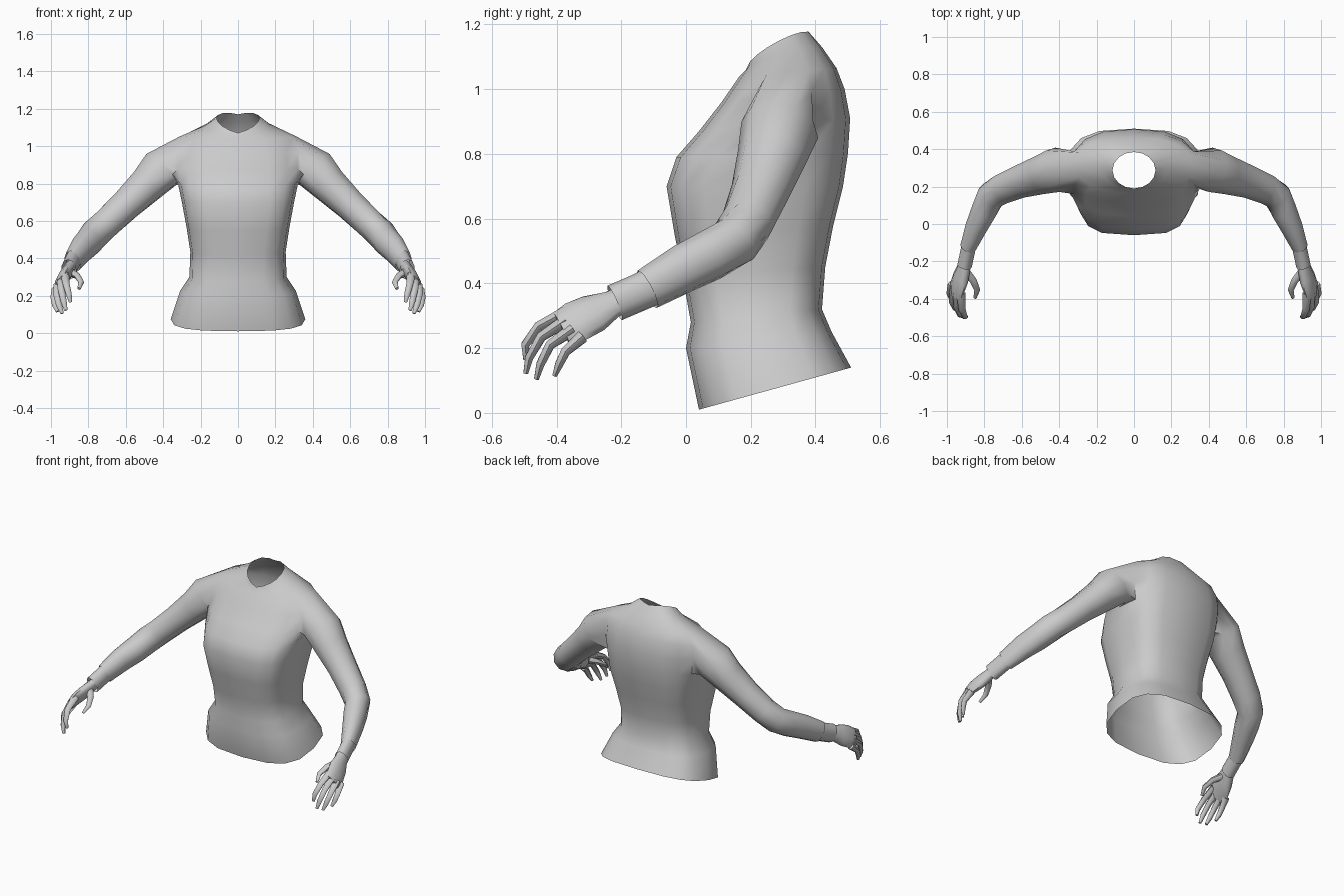
import bpy, bmesh, math
from mathutils import Vector

if "Cube" in bpy.data.objects:
    bpy.data.objects.remove(bpy.data.objects["Cube"])

grey = bpy.data.materials.new("plain grey")
grey.diffuse_color = (0.6, 0.6, 0.6, 1)
grey.use_nodes = True
grey.node_tree.nodes["Principled BSDF"].inputs["Base Color"].default_value = grey.diffuse_color


def finish(bm, name, mirror=False):
    bmesh.ops.recalc_face_normals(bm, faces=bm.faces)
    me = bpy.data.meshes.new(name)
    bm.to_mesh(me)
    bm.free()
    ob = bpy.data.objects.new(name, me)
    bpy.context.collection.objects.link(ob)
    me.materials.append(grey)
    if mirror:
        mod = ob.modifiers.new("mirror", 'MIRROR')
        mod.use_axis[0] = True
        mod.use_clip = False
        mod.use_mirror_merge = False
    bpy.context.view_layer.objects.active = ob
    ob.select_set(True)
    bpy.ops.object.shade_smooth_by_angle(angle=math.radians(60))
    ob.select_set(False)
    return ob


def skin(bm, rings):
    n = len(rings[0])
    return [[bm.faces.new((a[i], a[(i + 1) % n], b[(i + 1) % n], b[i])) for i in range(n)]
            for a, b in zip(rings, rings[1:])]


def tube(bm, path, sides, up=(0, 0, 1), s=1, cap=False):
    """Loft ellipses along path; each point is (x, y, z, wide radius, thin radius)."""
    pts = [Vector((s * p[0], p[1], p[2])) for p in path]
    up = Vector((s * up[0], up[1], up[2]))
    rings = []
    for i, p in enumerate(path):
        d = (pts[min(i + 1, len(pts) - 1)] - pts[max(i - 1, 0)]).normalized()
        u = (up - d * up.dot(d)).normalized()
        v = d.cross(u)
        rings.append([bm.verts.new(pts[i] + u * p[3] * math.cos(a) + v * p[4] * math.sin(a))
                      for a in (2 * math.pi * k / sides for k in range(sides))])
    skin(bm, rings)
    if cap:
        bm.faces.new(rings[0])
        bm.faces.new(rings[-1])
    return rings


# Torso rings: front y, front z, back y, back z, half width, squareness, side lift
N = 16
TORSO = [
    (.04, .01, .51, .14, .36, .70, 0),
    (.00, .20, .45, .25, .31, .70, 0),
    (.015, .28, .42, .32, .26, .70, 0),
    (-.01, .42, .43, .45, .255, .65, 0),
    (-.035, .55, .455, .58, .275, .60, 0),
    (-.06, .70, .485, .70, .30, .58, 0),
    (-.03, .79, .50, .80, .32, .66, 0),
    (.04, .87, .507, .91, .34, .75, 0),
    (.11, .96, .49, 1.0, .34, .80, 0),
    (.165, 1.04, .465, 1.065, .31, .85, 0),
    (.185, 1.06, .42, 1.13, .175, .95, .015),
    (.19, 1.07, .385, 1.17, .115, 1, .03),
]


def spow(v, e):
    return 0 if abs(v) < 1e-6 else math.copysign(abs(v) ** e, v)


bm = bmesh.new()
rings = []
for yf, zf, yb, zb, w, e, lift in TORSO:
    ring = []
    for k in range(N):
        t = 2 * math.pi * k / N
        f = (1 - spow(math.cos(t), e)) / 2
        ring.append(bm.verts.new((w * spow(math.sin(t), e), yf + (yb - yf) * f,
                                  zf + (zb - zf) * f + lift * abs(math.sin(t)))))
    rings.append(ring)
rows = skin(bm, rings)

# Arm openings, then sleeves joined to them
holes = [rows[r][c] for r in (6, 7, 8) for c in (3, 4, 11, 12)]
bmesh.ops.delete(bm, geom=holes, context='FACES')
ARM = [
    (.41, .29, .875, .118, .122),
    (.49, .265, .79, .10, .108),
    (.60, .23, .685, .086, .092),
    (.70, .19, .59, .082, .084),
    (.765, .15, .53, .082, .078),
    (.80, .075, .487, .08, .072),
    (.84, -.01, .445, .076, .062),
    (.885, -.12, .382, .066, .045),
]
for s in (1, -1):
    arm = tube(bm, ARM, 10, s=s)
    c = 3 if s == 1 else 11
    loop = ([rings[6][c + i] for i in range(3)] + [rings[7][c + 2], rings[8][c + 2]]
            + [rings[9][c + 2 - i] for i in range(3)] + [rings[8][c], rings[7][c]])
    # pair the two loops with the least total distance
    best = None
    for order in (arm[0], arm[0][::-1]):
        for o in range(10):
            cand = order[o:] + order[:o]
            cost = sum((a.co - b.co).length_squared for a, b in zip(loop, cand))
            if best is None or cost < best[0]:
                best = (cost, cand)
    skin(bm, [loop, best[1]])
bmesh.ops.delete(bm, geom=[v for v in bm.verts if not v.link_faces], context='VERTS')
finish(bm, "sweater")

# Cuffs
bm = bmesh.new()
tube(bm, [(.878, -.10, .393, .06, .041), (.89, -.15, .37, .058, .041),
          (.905, -.22, .34, .058, .041)], 10)
finish(bm, "cuff", True)

# Palms
bm = bmesh.new()
tube(bm, [(.898, -.19, .352, .046, .031), (.908, -.23, .335, .047, .032),
          (.925, -.285, .308, .066, .034), (.945, -.34, .282, .07, .029),
          (.953, -.385, .262, .058, .02)], 10, up=(-.4, -.3, .8), cap=True)
finish(bm, "palm", True)

# Fingers and thumbs: joint positions from knuckle to tip
DIGITS = {
    "index_finger": [(.925, -.37, .31), (.92, -.455, .267), (.905, -.497, .21), (.895, -.495, .165)],
    "middle_finger": [(.945, -.37, .285), (.945, -.447, .235), (.932, -.485, .17), (.92, -.495, .122)],
    "ring_finger": [(.962, -.35, .258), (.97, -.42, .21), (.957, -.45, .15), (.94, -.462, .105)],
    "little_finger": [(.972, -.32, .235), (.984, -.372, .19), (.978, -.392, .15), (.965, -.406, .115)],
    "thumb": [(.905, -.25, .33), (.858, -.305, .305), (.838, -.355, .272), (.85, -.395, .238)],
}
for name, joints in DIGITS.items():
    bm = bmesh.new()
    radii = (.024, .019, .016, .009)
    tube(bm, [(*j, r, r * .9) for j, r in zip(joints, radii)], 6, up=(1, .2, .3), cap=True)
    finish(bm, name, True)
